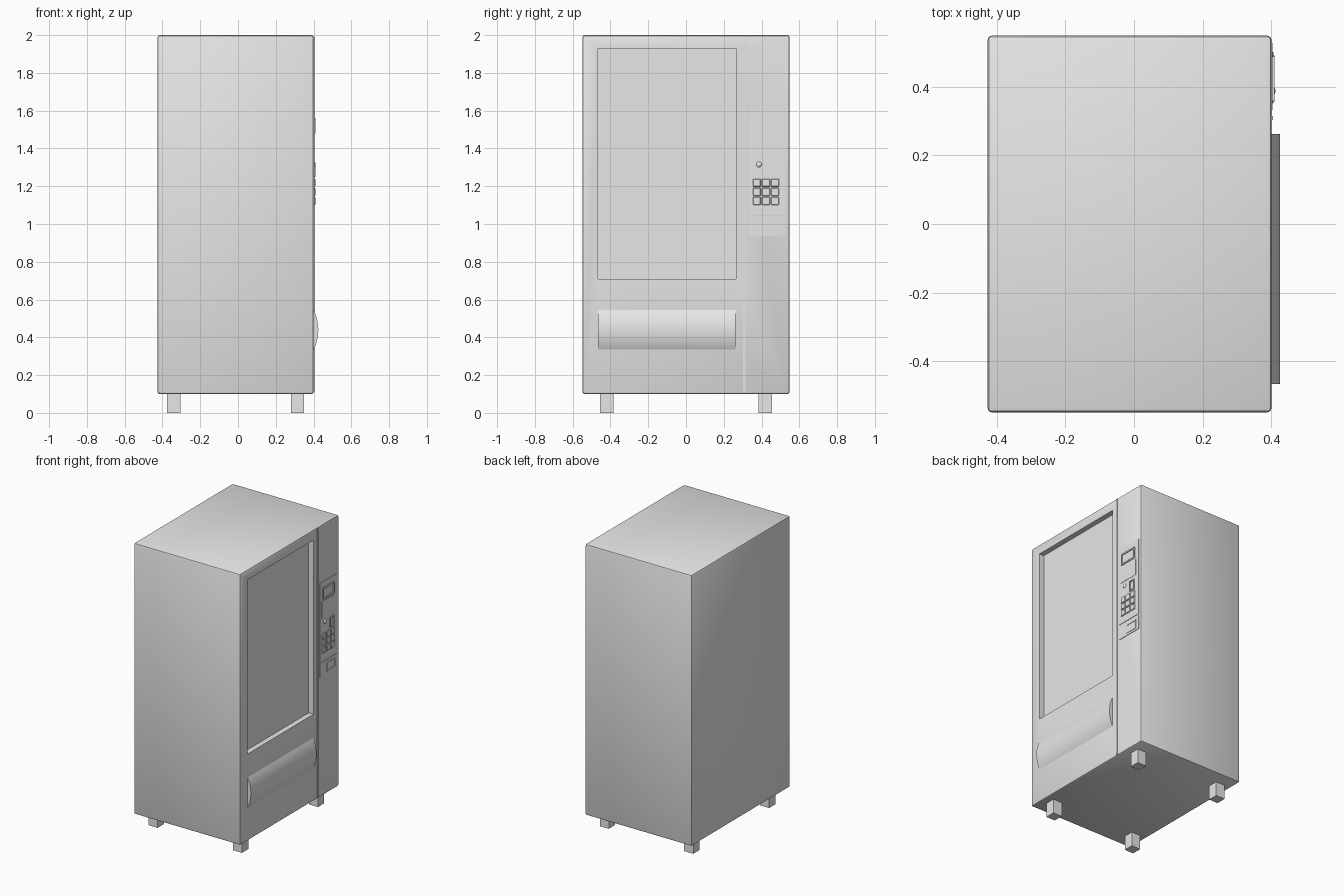
import bpy, bmesh, math
from mathutils import Vector

cube = bpy.data.objects.get("Cube")
if cube:
    bpy.data.objects.remove(cube, do_unlink=True)

grey = bpy.data.materials.new("light_grey")
grey.use_nodes = True
colour = (0.8, 0.8, 0.8, 1)
grey.diffuse_color = colour
grey.node_tree.nodes["Principled BSDF"].inputs["Base Color"].default_value = colour

FACE = 0.40  # x of the door surface


def finish(name, bm):
    bmesh.ops.recalc_face_normals(bm, faces=bm.faces)
    mesh = bpy.data.meshes.new(name)
    bm.to_mesh(mesh)
    bm.free()
    mesh.materials.append(grey)
    ob = bpy.data.objects.new(name, mesh)
    bpy.context.collection.objects.link(ob)
    return ob


def box(name, x, y, z, bevel=0, segments=2):
    """Box from (low, high) pairs, with optional rounded edges."""
    bm = bmesh.new()
    bmesh.ops.create_cube(bm, size=1)
    for v in bm.verts:
        v.co = Vector(r[0] if c < 0 else r[1] for c, r in zip(v.co, (x, y, z)))
    if bevel:
        bmesh.ops.bevel(bm, geom=bm.edges[:], offset=bevel, segments=segments,
                        profile=0.5, affect='EDGES')
    return finish(name, bm)


def plate(name, y, z, height, bevel=0):
    """Box standing proud of the door surface."""
    return box(name, (FACE - 0.01, FACE + height), y, z, bevel, 1)


def frame(name, y, z, width, height):
    """Four bars around a rectangle on the door surface."""
    (y0, y1), (z0, z1) = y, z
    plate(name + "_top", y, (z1 - width, z1), height)
    plate(name + "_bottom", y, (z0, z0 + width), height)
    plate(name + "_near_side", (y0, y0 + width), (z0 + width, z1 - width), height)
    plate(name + "_far_side", (y1 - width, y1), (z0 + width, z1 - width), height)


def smooth(ob):
    bpy.ops.object.select_all(action='DESELECT')
    ob.select_set(True)
    bpy.context.view_layer.objects.active = ob
    bpy.ops.object.shade_smooth_by_angle(angle=math.radians(35))


# Cabinet with the recessed window
cabinet = box("cabinet", (-0.426, FACE), (-0.548, 0.548), (0.1, 2.0), 0.012)
cutter = box("window_cutter", (FACE - 0.037, FACE + 0.1), (-0.465, 0.265), (0.71, 1.93))
cutter.hide_render = True
cut = cabinet.modifiers.new("window", 'BOOLEAN')
cut.operation = 'DIFFERENCE'
cut.solver = 'EXACT'
cut.object = cutter
bpy.context.view_layer.objects.active = cabinet
bpy.ops.object.modifier_apply(modifier=cut.name)
bpy.data.objects.remove(cutter, do_unlink=True)
smooth(cabinet)

# Feet
for x_name, x in (("back", -0.34), ("front", 0.315)):
    for y_name, y in (("near", -0.42), ("far", 0.42)):
        box(f"{x_name}_{y_name}_foot", (x - 0.035, x + 0.035),
            (y - 0.035, y + 0.035), (0, 0.11))

# Door trim strip beside the control column
plate("door_trim", (0.302, 0.314), (0.108, 1.992), 0.005)

# Curved delivery flap, an arc extruded along the door
bm = bmesh.new()
half, bulge = 0.105, 0.025
radius = (half ** 2 + bulge ** 2) / (2 * bulge)
sweep = math.asin(half / radius)
steps = 20
arc = []
for i in range(steps + 1):
    a = sweep * (2 * i / steps - 1)
    arc.append(bm.verts.new((FACE + bulge - radius * (1 - math.cos(a)), -0.465,
                             0.44 + radius * math.sin(a))))
end = bm.faces.new(arc)
side = bmesh.ops.extrude_face_region(bm, geom=[end], use_keep_orig=True)
bmesh.ops.translate(bm, vec=(0, 0.727, 0),
                    verts=[g for g in side["geom"] if isinstance(g, bmesh.types.BMVert)])
smooth(finish("delivery_flap", bm))

# Control panels
plate("control_panel", (0.332, 0.526), (1.05, 1.60), 0.003)
plate("coin_return_panel", (0.332, 0.526), (0.94, 1.04), 0.003)
plate("bill_plate", (0.35, 0.50), (1.35, 1.465), 0.005)
frame("display_frame", (0.358, 0.488), (1.478, 1.56), 0.01, 0.009)
frame("card_slot", (0.437, 0.486), (1.25, 1.325), 0.008, 0.009)
frame("coin_return", (0.405, 0.50), (0.955, 1.02), 0.008, 0.006)

# Keypad
pitch = 0.048
for row in range(3):
    for col in range(3):
        y, z = 0.354 + col * pitch, 1.101 + row * pitch
        plate(f"key_{row}_{col}", (y, y + 0.042), (z, z + 0.042), 0.009, 0.003)

# Round selection button
bm = bmesh.new()
bmesh.ops.create_uvsphere(bm, u_segments=20, v_segments=12, radius=0.015)
button = finish("round_button", bm)
button.scale.x = 0.7
button.location = (FACE + 0.001, 0.387, 1.315)
smooth(button)
